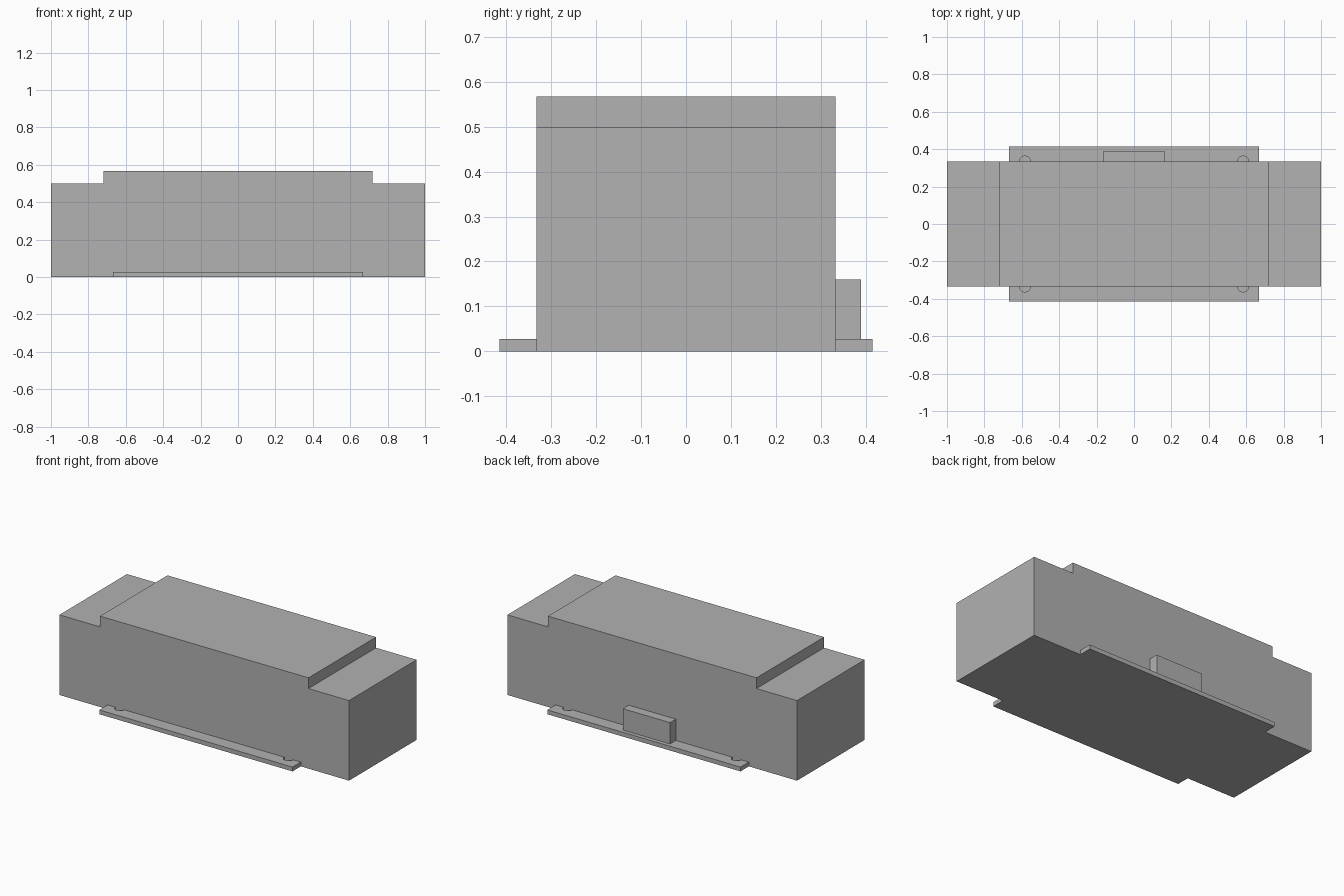
import bpy
import bmesh
from mathutils import Matrix

default = bpy.data.objects.get("Cube")
if default:
    bpy.data.objects.remove(default, do_unlink=True)

GREY = (0.445, 0.445, 0.445, 1)
grey = bpy.data.materials.new("plain grey")
grey.use_nodes = True
grey.diffuse_color = GREY
grey.node_tree.nodes["Principled BSDF"].inputs["Base Color"].default_value = GREY

HALF_DEPTH = 0.333
FLANGE_TOP = 0.027


def finish(name, bm):
    bmesh.ops.recalc_face_normals(bm, faces=bm.faces[:])
    mesh = bpy.data.meshes.new(name)
    bm.to_mesh(mesh)
    bm.free()
    mesh.materials.append(grey)
    obj = bpy.data.objects.new(name, mesh)
    bpy.context.collection.objects.link(obj)
    return obj


def box(name, x, y, z):
    bm = bmesh.new()
    bmesh.ops.create_cube(bm, size=1)
    for v in bm.verts:
        for i, (low, high) in enumerate((x, y, z)):
            v.co[i] = low if v.co[i] < 0 else high
    return finish(name, bm)


def cutter(name, x, y):
    bm = bmesh.new()
    bmesh.ops.create_cone(bm, cap_ends=True, segments=32, radius1=0.03,
                          radius2=0.03, depth=0.04,
                          matrix=Matrix.Translation((x, y, 0.028)))
    obj = finish(name, bm)
    obj.hide_render = True
    obj.hide_viewport = True
    return obj


# Main body: stepped profile extruded front to back
right_half = [(1, 0), (1, 0.5), (0.72, 0.5), (0.72, 0.567)]
profile = right_half + [(-x, z) for x, z in reversed(right_half)]
bm = bmesh.new()
face = bm.faces.new([bm.verts.new((x, -HALF_DEPTH, z)) for x, z in profile])
extruded = bmesh.ops.extrude_face_region(bm, geom=[face])["geom"]
bmesh.ops.translate(bm, vec=(0, 2 * HALF_DEPTH, 0),
                    verts=[g for g in extruded if isinstance(g, bmesh.types.BMVert)])
finish("body", bm)

# Mounting flanges with rounded screw recesses against the body
for side, sign in (("front", -1), ("back", 1)):
    y = sorted((sign * HALF_DEPTH, sign * 0.415))
    flange = box(side + "_flange", (-0.667, 0.667), y, (0, FLANGE_TOP))
    for end, x in (("right", -0.583), ("left", 0.583)):
        cut = flange.modifiers.new(end + " recess", 'BOOLEAN')
        cut.operation = 'DIFFERENCE'
        cut.solver = 'EXACT'
        cut.object = cutter(f"{side}_{end}_recess_cutter", x, sign * HALF_DEPTH)

# Connector block on the back
box("connector_block", (-0.163, 0.163), (HALF_DEPTH, 0.39), (FLANGE_TOP, 0.16))
